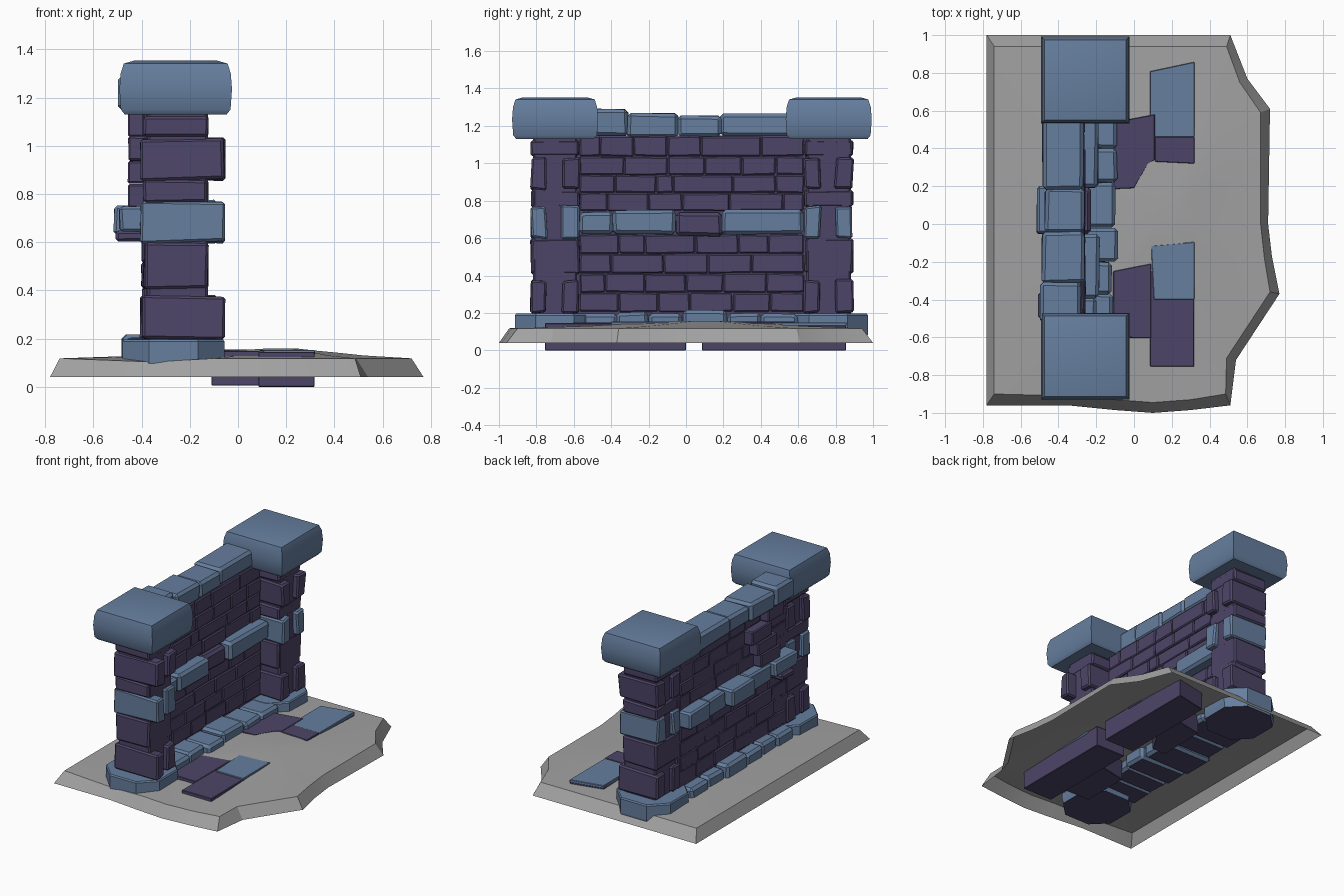
import bpy, bmesh, math, random
from mathutils import Vector

if "Cube" in bpy.data.objects:
    bpy.data.objects.remove(bpy.data.objects["Cube"])

random.seed(4)


def material(name, rgb):
    m = bpy.data.materials.new(name)
    m.diffuse_color = (*rgb, 1)
    m.use_nodes = True
    m.node_tree.nodes["Principled BSDF"].inputs["Base Color"].default_value = m.diffuse_color
    return m


PURPLE = material("purple_stone", (0.075, 0.060, 0.138))
BLUE = material("blue_stone", (0.133, 0.210, 0.345))
GREY = material("grey_ground", (0.36, 0.36, 0.36))


def finish(name, bm, mat, under=None):
    """Make the object; faces looking straight down may get a second colour."""
    bmesh.ops.recalc_face_normals(bm, faces=bm.faces)
    bm.normal_update()
    if under:
        for f in bm.faces:
            f.material_index = 1 if f.normal.z < -0.8 else 0
    me = bpy.data.meshes.new(name)
    bm.to_mesh(me)
    bm.free()
    me.materials.append(mat)
    if under:
        me.materials.append(under)
    ob = bpy.data.objects.new(name, me)
    bpy.context.collection.objects.link(ob)
    return ob


def smooth(ob, degrees):
    bpy.ops.object.select_all(action='DESELECT')
    bpy.context.view_layer.objects.active = ob
    ob.select_set(True)
    bpy.ops.object.shade_smooth_by_angle(angle=math.radians(degrees))


def loft(rings, bottom=True, top=True):
    """Skin a stack of closed rings of 3D points."""
    bm = bmesh.new()
    vs = [[bm.verts.new(p) for p in r] for r in rings]
    n = len(vs[0])
    for a, b in zip(vs, vs[1:]):
        for i in range(n):
            j = (i + 1) % n
            bm.faces.new((a[i], a[j], b[j], b[i]))
    if bottom:
        bm.faces.new(vs[0][::-1])
    if top:
        bm.faces.new(vs[-1])
    return bm


def flat_ring(outline, z):
    return [(x, y, z) for x, y in outline]


def rect(x0, x1, y0, y1):
    return [(x0, y0), (x1, y0), (x1, y1), (x0, y1)]


def bevel(bm, w):
    bmesh.ops.bevel(bm, geom=bm.edges[:], offset=w, segments=1, affect='EDGES')


def stone(name, x, y, z, mat, jit=0.005, bev=0.01, under=None):
    """Roughly cut block with chamfered edges."""
    o = rect(*x, *y)
    bm = loft([flat_ring(o, z[0]), flat_ring(o, z[1])])
    for v in bm.verts:
        v.co += Vector([random.uniform(-jit, jit) for _ in range(3)])
    bevel(bm, bev)
    return finish(name, bm, mat, under)


# ground slab: open shell with sloped rim and a low mound
outer = [(-.78, -.96), (-.35, -.96), (-.1, -.985), (.1, -1), (.3, -.985), (.51, -.96),
         (.54, -.72), (.77, -.37), (.73, -.17), (.71, 0), (.715, .3), (.72, .61),
         (.60, .77), (.51, 1), (-.78, 1)]
inner = [(-.74, -.90), (-.35, -.91), (-.1, -.93), (.1, -.945), (.3, -.93), (.485, -.90),
         (.49, -.71), (.72, -.36), (.69, -.18), (.67, 0), (.67, .3), (.67, .59),
         (.56, .75), (.49, .94), (-.74, .94)]
cx, cy = 0.2, 0.1
rings = [flat_ring(outer, 0.04), flat_ring(inner, 0.118)]
rings[1][1] = (-.35, -.91, 0.103)
for s, z in ((0.62, 0.130), (0.42, 0.141), (0.24, 0.150), (0.1, 0.158)):
    rings.append([(cx + (x - cx) * s, cy + (y - cy) * s, z) for x, y in inner])
smooth(finish("ground_slab", loft(rings, bottom=False), GREY), 25)


# flagstones sunk in the ground, with blue or purple tops showing above it
def flag(name, outline, mat, z0, z1):
    bm = loft([flat_ring(outline, z0), flat_ring(outline, z1)])
    bevel(bm, 0.003)
    finish(name, bm, mat)


flag("flagstone_front", [(.085, -.755), (.318, -.755), (.318, 0), (.085, 0)], PURPLE, 0, .145)
flag("flagstone_front_blue", [(.105, -.4), (.32, -.4), (.32, -.095), (.09, -.115)], BLUE, .13, .153)
flag("flagstone_front_inner", [(-.11, -.6), (.09, -.605), (.09, -.21), (-.11, -.25)], PURPLE, .005, .149)
flag("flagstone_back", [(.085, .085), (.318, .085), (.318, .855), (.085, .805)], PURPLE, 0, .145)
flag("flagstone_back_top", [(.11, .33), (.32, .32), (.32, .46), (.11, .46)], PURPLE, .13, .153)
flag("flagstone_back_blue", [(.085, .46), (.32, .46), (.32, .858), (.085, .808)], BLUE, .13, .150)
flag("flagstone_back_inner", [(-.11, .185), (0, .19), (.07, .32), (.11, .34), (.11, .58), (-.1, .54)],
     PURPLE, .005, .154)


# pillars
def pillar(tag, c, end):
    """end = -1 or 1: the y direction facing away from the wall."""
    def box(part, x, dy, z, mat, **k):
        stone(f"{tag}_pillar_{part}", x, (c + dy[0], c + dy[1]), z, mat, **k)

    # eight-sided foot
    x0, x1, y0, y1, k = -.48, -.055, c - .215, c + .21, .11
    octo = [(x0 + k, y0), (x1 - k, y0), (x1, y0 + k), (x1, y1 - k),
            (x1 - k, y1), (x0 + k, y1), (x0, y1 - k), (x0, y0 + k)]
    small = [(-.2675 + (x + .2675) * .97, c + (y - c) * .97) for x, y in octo]
    finish(f"{tag}_pillar_foot", loft([flat_ring(small, .05), flat_ring(octo, .09),
           flat_ring(octo, .187), flat_ring(small, .196)]), BLUE, PURPLE)
    box("core", (-.375, -.125), (-.118, .118), (.1, 1.15), PURPLE, jit=0)
    # wide courses: a pair of long blocks either side of the core
    for i, (z0, z1, mat) in enumerate(((.2, .375, PURPLE), (.6, .77, BLUE), (.86, 1.03, PURPLE))):
        fx, bx = (-.057, -.09) if end < 0 else (-.09, -.09)
        box(f"front_block_{i}", (-.402, fx), (-.13, -.045), (z0, z1), mat, jit=.007)
        box(f"back_block_{i}", (-.402, bx), (.035, .13), (z0, z1), mat, jit=.007)
    # narrow courses
    for i, (z0, z1) in enumerate(((.41, .595), (.768, .857), (1.035, 1.125))):
        box(f"narrow_block_{i}", (-.39, -.125), (-.13, .13), (z0, z1), PURPLE)
    # bulging cap stone
    cap = []
    for d, z in ((.022, 1.13), (.006, 1.15), (0, 1.235), (.005, 1.30), (.018, 1.341), (.06, 1.353)):
        cap.append(flat_ring(rect(-.492 + d, -.025 - d, c - .23 + d, c + .23 - d), z))
    smooth(finish(f"{tag}_pillar_cap", loft(cap), BLUE), 50)


pillar("front", -.70, -1)
pillar("back", .763, 1)

# wall bricks, row by row over a mortar core
stone("wall_core", (-.39, -.272), (-.6, .66), (.1, 1.15), PURPLE, jit=0)
rows = [
    (.205, .31, (-.57, -.36, -.15, .02, .25, .45, .63)),
    (.31, .412, (-.57, -.43, -.22, 0, .2, .43, .63)),
    (.412, .517, (-.57, -.40, -.12, .12, .35, .63)),
    (.517, .62, (-.57, -.36, -.22, .05, .28, .44, .63)),
    (.745, .842, (-.57, -.42, -.20, -.02, .23, .52, .63)),
    (.842, .937, (-.57, -.38, -.16, -.07, .25, .48, .63)),
    (.937, 1.037, (-.57, -.33, -.10, .10, .30, .48, .63)),
    (1.037, 1.145, (-.57, -.46, -.28, -.10, .08, .40, .63)),
]
for r, (z0, z1, ys) in enumerate(rows):
    for i, (a, b) in enumerate(zip(ys, ys[1:])):
        proud = r > 3 and i == 1        # a few bricks stand out at the back
        back = -.455 if proud else -.4 + random.uniform(0, .01)
        stone(f"wall_brick_{r}_{i}", (back, -.26 + random.uniform(-.006, .004)),
              (a + .001, b - .001), (z0 + .001, z1 - .001), PURPLE, jit=.003, bev=.007)


# blue courses along the wall: (y0, y1, x0, x1, z0, z1)
def course(name, blocks, bev=.018, under=None):
    for i, (y0, y1, x0, x1, z0, z1, m) in enumerate(blocks):
        stone(f"{name}_{i}", (x0, x1), (y0, y1), (z0, z1), m, bev=bev, under=under)


course("base_stone", [
    (-.55, -.37, -.47, -.11, .08, .20, BLUE), (-.37, -.20, -.46, -.12, .08, .205, BLUE),
    (-.20, -.02, -.47, -.085, .07, .20, BLUE), (-.02, .22, -.48, -.10, .07, .218, BLUE),
    (.22, .40, -.46, -.09, .08, .20, BLUE), (.40, .60, -.47, -.09, .08, .195, BLUE)], .018, PURPLE)
course("middle_front_stone", [
    (-.57, -.39, -.33, -.20, .622, .742, BLUE), (-.39, -.055, -.33, -.185, .62, .747, BLUE),
    (-.055, .195, -.33, -.225, .612, .738, PURPLE), (.195, .63, -.33, -.19, .618, .752, BLUE)])
course("middle_back_stone", [
    (-.57, -.31, -.49, -.32, .645, .747, BLUE), (-.50, -.36, -.51, -.32, .602, .65, PURPLE),
    (-.31, -.05, -.46, -.32, .62, .742, BLUE), (-.05, .20, -.515, -.32, .63, .75, BLUE),
    (.20, .40, -.46, -.32, .62, .742, BLUE), (.40, .63, -.48, -.32, .62, .745, BLUE)], .012)
course("top_stone", [
    (-.52, -.31, -.497, -.285, 1.145, 1.29, BLUE), (-.315, -.04, -.485, -.265, 1.14, 1.267, BLUE),
    (-.045, .19, -.47, -.26, 1.14, 1.253, BLUE), (.185, .56, -.485, -.265, 1.145, 1.267, BLUE)])
